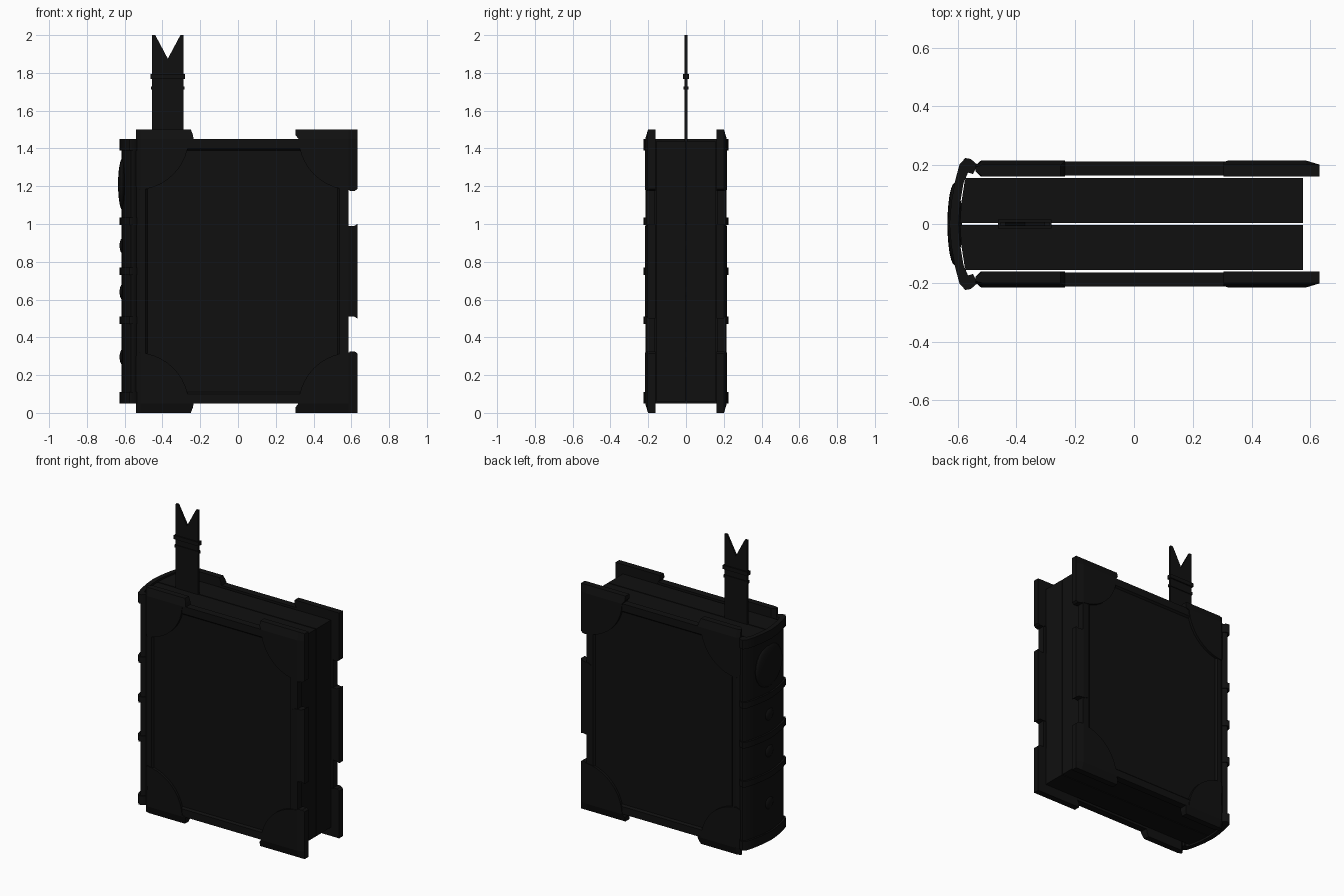
import bpy, bmesh, math
from mathutils import Vector

if "Cube" in bpy.data.objects:
    bpy.data.objects.remove(bpy.data.objects["Cube"])

black = bpy.data.materials.new("black_leather")
black.diffuse_color = (0.005, 0.005, 0.005, 1)
black.use_nodes = True
black.node_tree.nodes["Principled BSDF"].inputs["Base Color"].default_value = black.diffuse_color


def finish(bm, name, smooth=None):
    bmesh.ops.recalc_face_normals(bm, faces=bm.faces)
    me = bpy.data.meshes.new(name)
    bm.to_mesh(me)
    bm.free()
    ob = bpy.data.objects.new(name, me)
    bpy.context.collection.objects.link(ob)
    me.materials.append(black)
    if smooth:
        bpy.ops.object.select_all(action='DESELECT')
        ob.select_set(True)
        bpy.context.view_layer.objects.active = ob
        bpy.ops.object.shade_smooth_by_angle(angle=math.radians(smooth))
    return ob


def prism(points, lo, hi, axis):
    """Extrude an outline: axis 'z' takes (x, y) points, axis 'y' takes (x, z)."""
    bm = bmesh.new()
    place = (lambda a, b: (a, b, lo)) if axis == 'z' else (lambda a, b: (a, lo, b))
    face = bm.faces.new([bm.verts.new(place(a, b)) for a, b in points])
    ext = bmesh.ops.extrude_face_region(bm, geom=[face])
    move = Vector((0, 0, hi - lo)) if axis == 'z' else Vector((0, hi - lo, 0))
    bmesh.ops.translate(bm, vec=move, verts=[v for v in ext['geom'] if isinstance(v, bmesh.types.BMVert)])
    return bm


def taper(bm):
    """Thin the plate outside towards its top, bottom, fore edge and hinge."""
    for co, no in (((0.585, 0, 0), (1, 0, 0)), ((-0.515, 0, 0), (1, 0, 0)),
                   ((0, 0, 1.45), (0, 0, 1)), ((0, 0, 0.05), (0, 0, 1))):
        bmesh.ops.bisect_plane(bm, geom=bm.verts[:] + bm.edges[:] + bm.faces[:],
                               plane_co=co, plane_no=no, dist=1e-5)
    for v in bm.verts:
        over = max(v.co.x - 0.585, v.co.z - 1.45, 0.05 - v.co.z, 0)
        if v.co.y > 0.19:
            v.co.y -= 0.3 * over
        if v.co.x < -0.53:
            v.co.y = 0.19 + (v.co.y - 0.19) * 0.35


def side(bm, s):
    for v in bm.verts:
        v.co.y *= s


# corner guard outlines, drawn for the top and flipped for the bottom
def arc(cx, cz, r, a0, a1, n=10):
    return [(cx + r * math.cos(math.radians(a0 + (a1 - a0) * i / n)),
             cz + r * math.sin(math.radians(a0 + (a1 - a0) * i / n))) for i in range(n + 1)]


fore = [(0.32, 1.45), (0.305, 1.47), (0.305, 1.5), (0.632, 1.5), (0.632, 1.185),
        (0.618, 1.175), (0.59, 1.175)] + arc(0.6, 1.46, 0.28, 268, 182)
hinge = [(-0.235, 1.45), (-0.24, 1.475), (-0.25, 1.5), (-0.54, 1.5), (-0.54, 1.2)] \
    + arc(-0.54, 1.46, 0.28, 274, 356)
clasp = [(0.55, 0.52), (0.57, 0.51), (0.615, 0.51), (0.632, 0.5), (0.632, 1.0),
         (0.615, 0.99), (0.57, 0.99), (0.55, 0.98)]

for s, label in ((-1, "front"), (1, "back")):
    # cover board with a recessed panel
    bm = prism([(-0.54, 0.05), (0.586, 0.05), (0.586, 1.45), (-0.54, 1.45)], 0.165, 0.212, 'y')
    bm.normal_update()
    outer = max(bm.faces, key=lambda f: f.calc_center_median().y)
    bmesh.ops.recalc_face_normals(bm, faces=bm.faces)
    bmesh.ops.inset_region(bm, faces=[outer], thickness=0.07)
    ret = bmesh.ops.inset_region(bm, faces=[outer], thickness=0.015)
    for v in outer.verts:
        v.co.y -= 0.012
    taper(bm)
    side(bm, s)
    finish(bm, label + "_cover")
    # metal corners and fore-edge guard
    for name, pts in (("fore_corner", fore), ("hinge_corner", hinge)):
        for pos in ("top", "bottom"):
            out = pts if pos == "top" else [(x, 1.5 - z) for x, z in pts]
            bm = prism(out, 0.161, 0.216, 'y')
            taper(bm)
            side(bm, s)
            finish(bm, f"{label}_{pos}_{name}")
    bm = prism(clasp, 0.161, 0.216, 'y')
    taper(bm)
    side(bm, s)
    finish(bm, label + "_edge_guard")
    # half of the page block
    half = [(-0.592, 0.003), (-0.588, 0.07), (-0.577, 0.14), (-0.573, 0.156),
            (0.575, 0.156), (0.575, 0.003)]
    finish(prism([(x, y * s) for x, y in half], 0.06, 1.44, 'z'), label + "_pages")


# curved spine and its raised bands
def spine(name, lo, hi, d=0.0):
    out = [(-0.617, 0), (-0.611, 0.07), (-0.598, 0.14), (-0.583, 0.195),
           (-0.567, 0.215), (-0.552, 0.212), (-0.535, 0.195)]
    inner = [(-0.548, 0.17), (-0.565, 0.175), (-0.58, 0.14), (-0.592, 0.07), (-0.597, 0)]
    out = [(x - d * min(1, (-0.535 - x) / 0.05), y + d * 0.8 * y / 0.2) for x, y in out]
    h = out + inner
    loop = h + [(x, -y) for x, y in reversed(h[1:-1])]
    finish(prism(loop, lo, hi, 'z'), name, 35)


spine("spine", 0.055, 1.445)
for i, (lo, hi) in enumerate(((0.05, 0.11), (0.47, 0.51), (0.73, 0.77), (0.995, 1.035), (1.39, 1.45))):
    spine(f"spine_band_{i + 1}", lo, hi, 0.011)


# domed medallion and studs on the spine
def dome(name, z, r, depth):
    bm = bmesh.new()
    bmesh.ops.create_uvsphere(bm, u_segments=24, v_segments=12, radius=1)
    for v in bm.verts:
        v.co = Vector((-0.61 + depth * v.co.x, r * v.co.y, z + r * v.co.z))
    finish(bm, name, 40)


dome("spine_medallion", 1.21, 0.14, 0.025)
for i, z in enumerate((0.295, 0.64, 0.885)):
    dome(f"spine_stud_{i + 1}", z, 0.042, 0.017)

# ribbon bookmark with a swallowtail end and two bands
ribbon = [(-0.455, 1.0), (-0.288, 1.0), (-0.288, 2.0), (-0.305, 2.0), (-0.3715, 1.875),
          (-0.438, 2.0), (-0.455, 2.0)]
finish(prism(ribbon, -0.007, 0.007, 'y'), "bookmark")
for i, (z, h, e) in enumerate(((1.78, 0.013, 0.008), (1.72, 0.009, 0.005))):
    box = [(-0.455 - e, z - h), (-0.288 + e, z - h), (-0.288 + e, z + h), (-0.455 - e, z + h)]
    finish(prism(box, -0.007 - e, 0.007 + e, 'y'), f"bookmark_band_{i + 1}")
